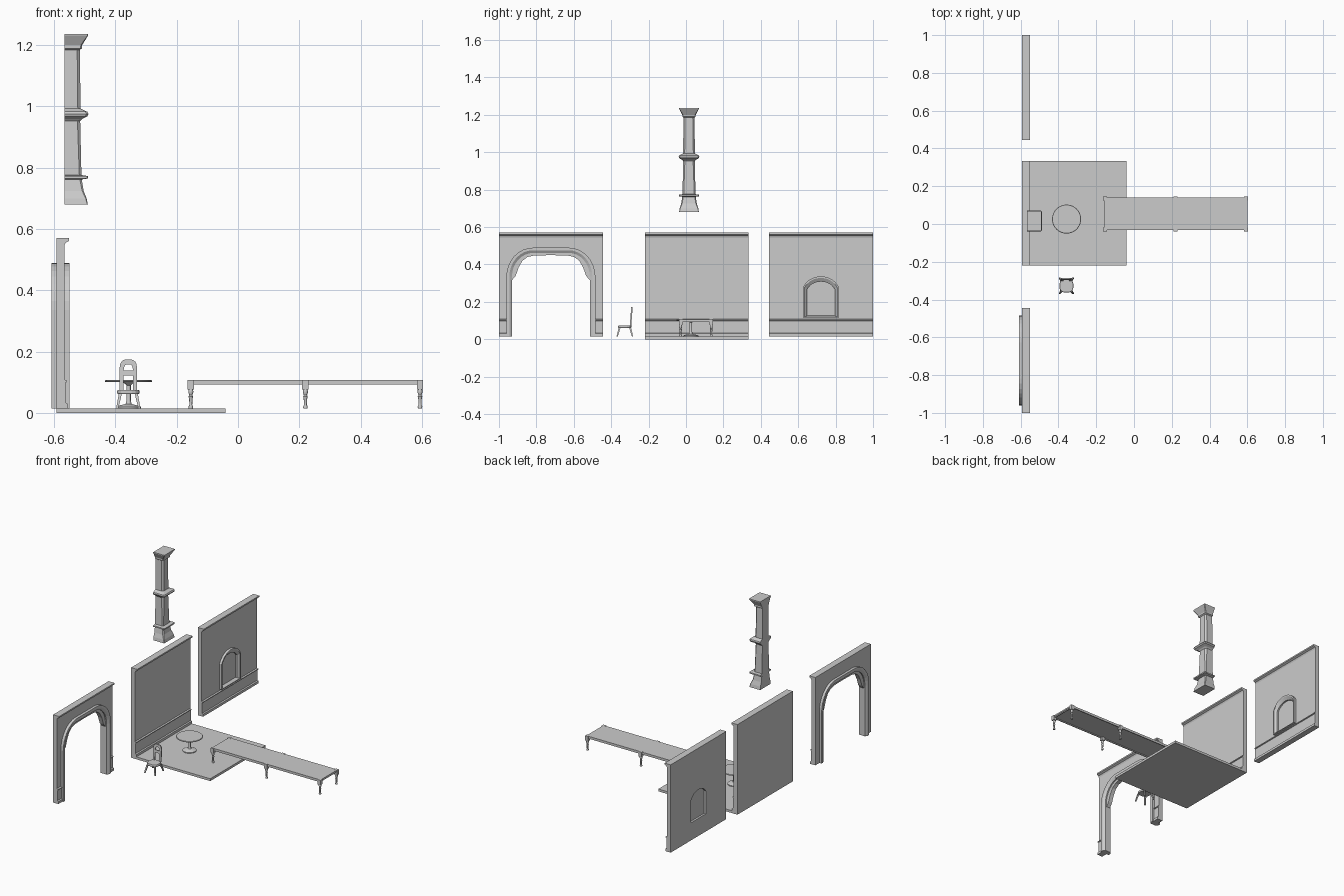
import bpy, bmesh
from math import sin, cos, pi, radians

if "Cube" in bpy.data.objects:
    bpy.data.objects.remove(bpy.data.objects["Cube"])

BASE = 0.015           # floor top
XB, XF = -0.593, -0.567  # wall back and front faces


def loft(name, rows, wrap=False, smooth=False):
    """Skin a series of closed loops; cap the ends unless wrapped."""
    bm = bmesh.new()
    vs = [[bm.verts.new(p) for p in r] for r in rows]
    n = len(rows[0])
    for i in range(len(rows) if wrap else len(rows) - 1):
        a, b = vs[i], vs[(i + 1) % len(rows)]
        for j in range(n):
            k = (j + 1) % n
            bm.faces.new((a[j], a[k], b[k], b[j]))
    if not wrap:
        bm.faces.new(vs[0])
        bm.faces.new(vs[-1])
    bmesh.ops.recalc_face_normals(bm, faces=bm.faces)
    me = bpy.data.meshes.new(name)
    bm.to_mesh(me)
    bm.free()
    ob = bpy.data.objects.new(name, me)
    bpy.context.collection.objects.link(ob)
    if smooth:
        bpy.ops.object.select_all(action='DESELECT')
        ob.select_set(True)
        bpy.context.view_layer.objects.active = ob
        bpy.ops.object.shade_smooth_by_angle(angle=radians(35))
    return ob


def box(name, x0, x1, y0, y1, z0, z1):
    return loft(name, [[(x0, y0, z), (x1, y0, z), (x1, y1, z), (x0, y1, z)] for z in (z0, z1)])


def turned(name, x, y, prof, n=12):
    rows = [[(x + r * cos(2 * pi * i / n), y + r * sin(2 * pi * i / n), z) for i in range(n)]
            for r, z in prof]
    return loft(name, rows, smooth=True)


def arch(c, half, z0, zs, zt, flat=0.0, a0=0.0, n=8):
    """Arch outline (u, z): legs up to zs, curved shoulders, flat crown."""
    side = [(half, z0)]
    for i in range(n + 1):
        t = radians(a0 + (90 - a0) * i / n)
        u = flat + (half - flat) * cos(t) / cos(radians(a0))
        z = zs + (zt - zs) * (sin(t) - sin(radians(a0))) / (1 - sin(radians(a0)))
        side.append((u, z))
    return [(c + u, z) for u, z in side] + [(c - u, z) for u, z in reversed(side)]


def frame(name, loops, axis='x', wrap=False):
    """Sweep a cross-section given as outlines paired with depths."""
    rows = []
    for pts in zip(*[[(d, p) for p in o] for o, d in loops]):
        rows.append([(d, u, z) if axis == 'x' else (u, d, z) for d, (u, z) in pts])
    return loft(name, rows, wrap)


def prism(name, outline, x0, x1):
    return loft(name, [[(x, u, z) for u, z in outline] for x in (x0, x1)])


def wall(name, y0, y1, z0):
    """Wall with skirting, dado panel and rail, and crown moulding."""
    prof = [(XB, z0), (-0.556, z0), (-0.556, 0.03), (-0.563, 0.034), (-0.563, 0.099),
            (-0.558, 0.101), (-0.558, 0.106), (XF, 0.109), (XF, 0.545), (-0.563, 0.555),
            (-0.551, 0.561), (-0.551, 0.57), (XB, 0.57)]
    return loft(name, [[(x, y, z) for x, z in prof] for y in (y0, y1)])


def cut(ob, outline):
    cutter = prism('cutter', outline, -0.7, -0.5)
    cutter.hide_render = True
    m = ob.modifiers.new('opening', 'BOOLEAN')
    m.operation, m.object, m.solver = 'DIFFERENCE', cutter, 'EXACT'
    bpy.context.view_layer.objects.active = ob
    bpy.ops.object.modifier_apply(modifier=m.name)
    bpy.data.objects.remove(cutter)


# floor and plain wall
box('floor', -0.593, -0.04, -0.22, 0.333, 0, BASE)
wall('plain_wall', -0.22, 0.333, 0.001)

# archway wall with casing and curved shoulder lining
C = -0.7225
arch_wall = wall('archway_wall', -1.0, -0.445, BASE)
cut(arch_wall, arch(C, 0.225, 0.0, 0.335, 0.478, 0.095))
outer = arch(C, 0.238, BASE, 0.335, 0.49, 0.095)
mid = arch(C, 0.222, BASE, 0.335, 0.476, 0.095)
inner = arch(C, 0.208, BASE, 0.335, 0.462, 0.095)
frame('archway_casing', [(outer, -0.609), (outer, -0.55), (mid, -0.55), (inner, -0.559),
                         (inner, -0.600), (mid, -0.609)])
side = [(0.212, 0.315), (0.206, 0.318), (0.188, 0.34), (0.172, 0.385), (0.152, 0.42),
        (0.125, 0.44), (0.09, 0.448), (0.0, 0.45)]
lin = side + [(-u, z) for u, z in reversed(side[:-1])]
top = [(0.215, 0.32), (0.215, 0.33), (0.212, 0.36), (0.203, 0.395), (0.18, 0.435),
       (0.145, 0.461), (0.095, 0.47), (0.0, 0.47)]
top = top + [(-u, z) for u, z in reversed(top[:-1])]
lin, top = [[(C + u, z) for u, z in o] for o in (lin, top)]
frame('archway_lining', [(top, XB), (top, XF), (lin, XF), (lin, XB)])

# window wall with arched frame and pane
W = 0.7215
win_wall = wall('window_wall', 0.445, 1.0, BASE)
cut(win_wall, arch(W, 0.09, 0.122, 0.278, 0.33, a0=25))
w0 = arch(W, 0.096, 0.116, 0.278, 0.337, a0=25)
w1 = arch(W, 0.088, 0.120, 0.276, 0.328, a0=25)
w2 = arch(W, 0.074, 0.126, 0.268, 0.308, a0=25)
frame('window_frame', [(w0, XB), (w0, -0.552), (w1, -0.552), (w2, -0.564), (w2, XB)], wrap=True)
prism('window_pane', w2, -0.580, -0.574)

# half pillar, flat at the back: (z, front x, half width, chamfer)
secs = [(0.68, -0.490, 0.053, 0.002), (0.70, -0.494, 0.050, 0.003), (0.725, -0.504, 0.042, 0.005),
        (0.762, -0.510, 0.036, 0.006), (0.765, -0.489, 0.053, 0.004), (0.773, -0.489, 0.053, 0.004),
        (0.776, -0.511, 0.035, 0.007), (0.952, -0.515, 0.031, 0.009), (0.96, -0.508, 0.038, 0.008),
        (0.968, -0.492, 0.052, 0.006), (0.976, -0.488, 0.055, 0.006), (0.983, -0.492, 0.052, 0.006),
        (0.99, -0.508, 0.038, 0.008), (0.994, -0.514, 0.032, 0.009), (1.185, -0.516, 0.029, 0.009),
        (1.19, -0.509, 0.036, 0.005), (1.2, -0.509, 0.036, 0.004), (1.232, -0.489, 0.053, 0.002),
        (1.237, -0.489, 0.053, 0.002)]
Y = 0.016
loft('half_pillar', [[(XF, Y - h, z), (x - c, Y - h, z), (x, Y - h + c, z), (x, Y + h - c, z),
                      (x - c, Y + h, z), (XF, Y + h, z)] for z, x, h, c in secs])

# round pedestal table
tx, ty = -0.357, 0.026
turned('round_table_top', tx, ty, [(0.074, 0.1), (0.077, 0.102), (0.077, 0.105), (0.075, 0.107)], 32)
turned('round_table_pedestal', tx, ty,
       [(0.04, BASE), (0.04, 0.02), (0.03, 0.024), (0.01, 0.029), (0.007, 0.04), (0.007, 0.09),
        (0.018, 0.1)], 24)

# chair: rounded seat, hoop back, splayed legs
cx, cy = -0.358, -0.327
seat = [(0.037 * abs(cos(a)) ** 0.7 * (1 if cos(a) > 0 else -1),
         0.036 * abs(sin(a)) ** 0.7 * (1 if sin(a) > 0 else -1))
        for a in [2 * pi * (i + 0.5) / 16 for i in range(16)]]
loft('chair_seat', [[(cx + x * s, cy + y * s, z) for x, y in seat]
                    for s, z in [(0.94, 0.061), (1, 0.065), (1, 0.071), (0.95, 0.075)]])
ho = arch(cx, 0.028, 0.072, 0.15, 0.174, 0.01, n=4)
hi = arch(cx, 0.015, 0.072, 0.14, 0.158, 0.006, n=4)
hoop = frame('chair_back_hoop', [(ho, -0.301), (ho, -0.293), (hi, -0.293), (hi, -0.301)], 'y')
rail = box('chair_back_rail', cx - 0.019, cx + 0.019, -0.3, -0.294, 0.122, 0.138)
for ob in (hoop, rail):  # lean the back
    for v in ob.data.vertices:
        v.co.y += (v.co.z - 0.07) * 0.08
for sx in (-1, 1):
    for sy in (-1, 1):
        rows = []
        for ox, oy, r, z in [(0.036, 0.041, 0.0035, BASE), (0.026, 0.028, 0.005, 0.063)]:
            x, y = cx + sx * ox, cy + sy * oy
            rows.append([(x - r, y - r, z), (x + r, y - r, z), (x + r, y + r, z), (x - r, y + r, z)])
        loft('chair_leg', rows)

# long table with aprons and six turned legs
ly = 0.053
box('long_table_top', -0.16, 0.6, ly - 0.086, ly + 0.086, 0.098, 0.107)
for s in (-1, 1):
    box('long_table_side_apron', -0.155, 0.595, ly + s * 0.083 - 0.003, ly + s * 0.083 + 0.003, 0.092, 0.099)
    ax = 0.22 + s * 0.374
    box('long_table_end_apron', ax - 0.003, ax + 0.003, ly - 0.083, ly + 0.083, 0.092, 0.099)
leg = [(0.007, BASE), (0.0075, 0.02), (0.0045, 0.027), (0.005, 0.034), (0.0055, 0.045), (0.0075, 0.053),
       (0.005, 0.058), (0.008, 0.066), (0.008, 0.072), (0.006, 0.078)]
for x in (-0.154, 0.22, 0.594):
    for s in (-1, 1):
        y = ly + s * 0.082
        box('long_table_leg_block', x - 0.0105, x + 0.0105, y - 0.0095, y + 0.0095, 0.077, 0.1075)
        turned('long_table_leg', x, y, leg)
